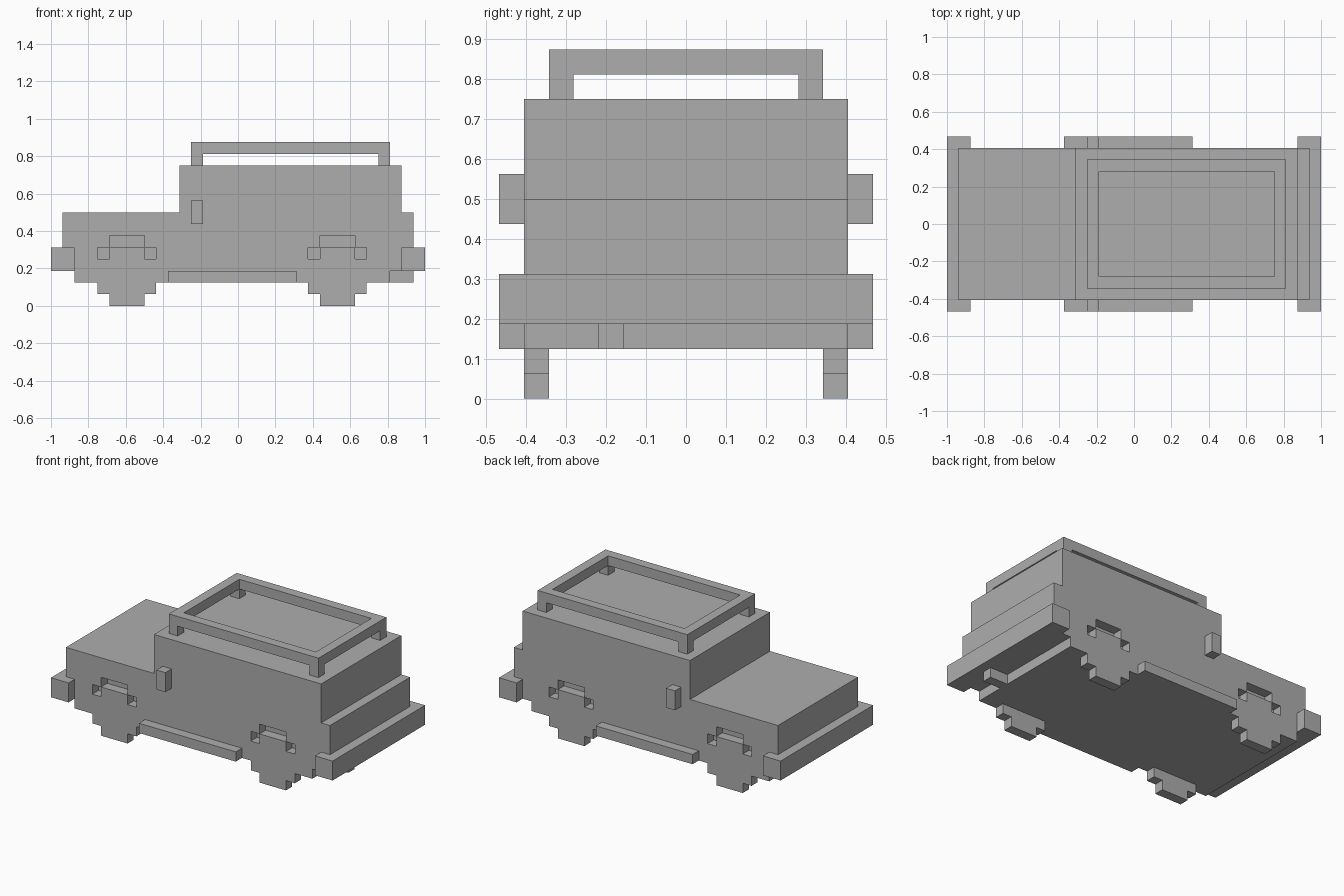
import bpy
import bmesh

U = 2 / 32  # one block of the model

if "Cube" in bpy.data.objects:
    bpy.data.objects.remove(bpy.data.objects["Cube"], do_unlink=True)

GREY = (0.42, 0.42, 0.42, 1)
grey = bpy.data.materials.new("plain grey")
grey.use_nodes = True
grey.diffuse_color = GREY
grey.node_tree.nodes["Principled BSDF"].inputs["Base Color"].default_value = GREY


def prism(name, profile, y0, y1):
    """Extrude an x-z outline from y0 to y1, all in blocks."""
    bm = bmesh.new()
    face = bm.faces.new([bm.verts.new((x * U, y0 * U, z * U)) for x, z in profile])
    side = bmesh.ops.extrude_face_region(bm, geom=[face])["geom"]
    verts = [g for g in side if isinstance(g, bmesh.types.BMVert)]
    bmesh.ops.translate(bm, verts=verts, vec=(0, (y1 - y0) * U, 0))
    bmesh.ops.recalc_face_normals(bm, faces=bm.faces)
    mesh = bpy.data.meshes.new(name)
    bm.to_mesh(mesh)
    bm.free()
    mesh.materials.append(grey)
    obj = bpy.data.objects.new(name, mesh)
    bpy.context.collection.objects.link(obj)
    return obj


def box(name, x, y, z):
    outline = [(x[0], z[0]), (x[1], z[0]), (x[1], z[1]), (x[0], z[1])]
    return prism(name, outline, *y)


def symmetric(half):
    """Complete an outline about x = 0 from its right half."""
    return half + [(-x, z) for x, z in reversed(half)]


def shifted(outline, dx):
    return [(x + dx, z) for x, z in outline]


# Body with bonnet, cabin and tail step
body = prism("body", [(-14, 2), (13, 2), (13, 3), (15, 3), (15, 8), (14, 8),
                      (14, 12), (-5, 12), (-5, 8), (-15, 8), (-15, 3), (-14, 3)],
             -6.5, 6.5)

# Wheels and the stepped arches cut around them
wheel = symmetric([(1.5, 0), (1.5, 1), (2.5, 1), (2.5, 4), (1.5, 4), (1.5, 5)])
arch = symmetric([(2.5, 1), (2.5, 5), (1.5, 5), (1.5, 6)])
cutters = []
for end, cx in (("front", -9.5), ("rear", 8.5)):
    for side, s in (("left", 1), ("right", -1)):
        prism(f"{end}_{side}_wheel", shifted(wheel, cx), 5.5 * s, 6.5 * s)
        cutter = prism("arch_cutter", shifted(arch, cx), 5.5 * s, 8 * s)
        cutter.hide_render = True
        cutters.append(cutter)
        cut = body.modifiers.new("arch", "BOOLEAN")
        cut.operation = "DIFFERENCE"
        cut.solver = "EXACT"
        cut.object = cutter

# Bake the arches into the body and drop the cutters
evaluated = body.evaluated_get(bpy.context.evaluated_depsgraph_get())
baked = bpy.data.meshes.new_from_object(evaluated)
body.modifiers.clear()
body.data = baked
for cutter in cutters:
    bpy.data.objects.remove(cutter, do_unlink=True)

# Bumpers and exhaust
box("front_bumper", (-16, -14), (-7.5, 7.5), (3, 5))
box("rear_bumper", (14, 16), (-7.5, 7.5), (3, 5))
box("exhaust_pipe", (13, 15), (-3.5, -2.5), (2, 3))

# Side steps and mirrors
for side, y in (("left", (6.5, 7.5)), ("right", (-7.5, -6.5))):
    box(f"{side}_side_step", (-6, 5), y, (2, 3))
    box(f"{side}_mirror", (-4, -3), y, (7, 9))

# Roof rack: four rails on four corner posts
for side, y in (("left", (4.5, 5.5)), ("right", (-5.5, -4.5))):
    box(f"rack_{side}_rail", (-4, 13), y, (13, 14))
    for end, x in (("front", (-4, -3)), ("rear", (12, 13))):
        box(f"rack_{end}_{side}_post", x, y, (12, 13))
for end, x in (("front", (-4, -3)), ("rear", (12, 13))):
    box(f"rack_{end}_rail", x, (-4.5, 4.5), (13, 14))
